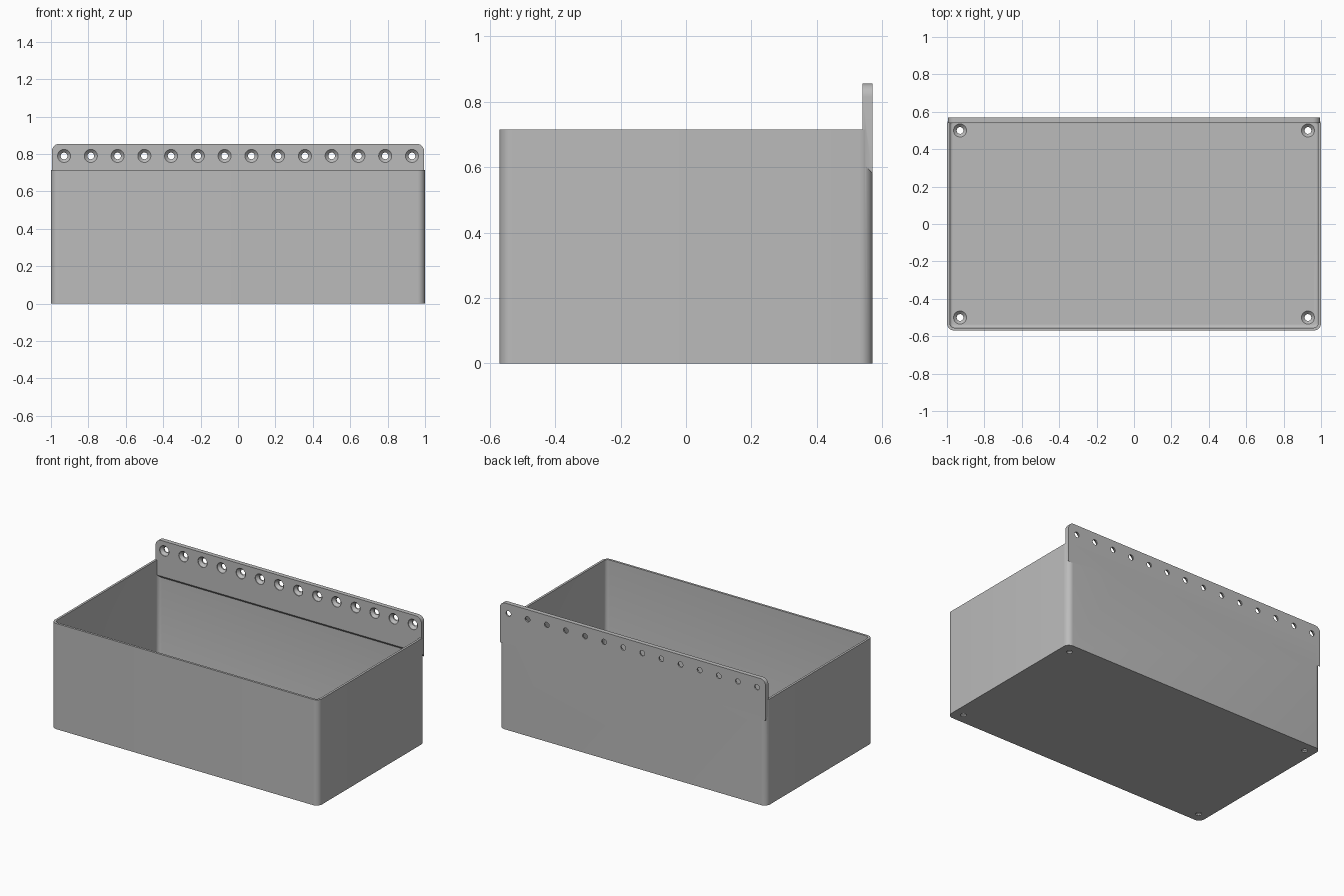
import bpy, bmesh, math
from mathutils import Matrix, Vector

W, D, H = 1.0, 0.57, 0.715      # half width, half depth, wall height
WALL, FLOOR, RADIUS = 0.015, 0.03, 0.04
PLATE_FRONT, PLATE_TOP = 0.54, 0.855

cube = bpy.data.objects.get("Cube")
if cube:
    bpy.data.objects.remove(cube)

grey = bpy.data.materials.new("matte grey")
grey.use_nodes = True
colour = (0.5, 0.5, 0.5, 1)
grey.diffuse_color = colour
grey.node_tree.nodes["Principled BSDF"].inputs["Base Color"].default_value = colour


def finish(bm, name):
    bmesh.ops.recalc_face_normals(bm, faces=bm.faces)
    mesh = bpy.data.meshes.new(name)
    bm.to_mesh(mesh)
    bm.free()
    mesh.materials.append(grey)
    obj = bpy.data.objects.new(name, mesh)
    bpy.context.collection.objects.link(obj)
    return obj


def box(low, high):
    bm = bmesh.new()
    low, high = Vector(low), Vector(high)
    bmesh.ops.create_cube(bm, size=1, matrix=Matrix.Translation((low + high) / 2)
                          @ Matrix.Diagonal((*(high - low), 1)))
    return bm


def round_edges(bm, rule, radius, segments=8):
    edges = [e for e in bm.edges if rule(*(v.co for v in e.verts))]
    bmesh.ops.bevel(bm, geom=edges, offset=radius, segments=segments,
                    profile=0.5, affect='EDGES')


def upright(a, b):
    return abs(a.z - b.z) > 0.1


def combine(target, other, operation):
    mod = target.modifiers.new(operation, 'BOOLEAN')
    mod.operation, mod.object, mod.solver = operation, other, 'EXACT'
    bpy.context.view_layer.objects.active = target
    bpy.ops.object.modifier_apply(modifier=mod.name)
    bpy.data.objects.remove(other)


def screw_hole(position, turn=None):
    """Countersunk cutter: wide mouth at the position, narrow shaft below it."""
    bm = bmesh.new()
    rings = []
    for z, r in ((0.01, 0.035), (-0.004, 0.035), (-0.021, 0.018), (-0.05, 0.018)):
        ring = bmesh.ops.create_circle(bm, segments=32, radius=r)["verts"]
        bmesh.ops.translate(bm, verts=ring, vec=(0, 0, z))
        rings.append(ring)
    for upper, lower in zip(rings, rings[1:]):
        for i in range(32):
            j = (i + 1) % 32
            bm.faces.new((upper[i], upper[j], lower[j], lower[i]))
    bm.faces.new(rings[0])
    bm.faces.new(rings[-1])
    bmesh.ops.transform(bm, verts=bm.verts,
                        matrix=Matrix.Translation(position) @ (turn or Matrix()))
    return finish(bm, "screw_cutter")


# Bin shell with rounded corners
shell = box((-W, -D, 0), (W, D, H))
round_edges(shell, upright, RADIUS)
tray = finish(shell, "wall_bin")

# Hollow with a small fillet around the floor
hollow = box((-W + WALL, -D + WALL, FLOOR), (W - WALL, D - WALL, H + 0.1))
round_edges(hollow, upright, RADIUS - WALL)
round_edges(hollow, lambda a, b: max(a.z, b.z) < FLOOR + 0.001, 0.015, 4)
combine(tray, finish(hollow, "hollow_cutter"), 'DIFFERENCE')

# Mounting plate: rounded top corners and a sloped lower edge
plate = box((-0.995, PLATE_FRONT, 0.58), (0.995, D, PLATE_TOP))
round_edges(plate, lambda a, b: abs(a.y - b.y) > 0.01 and a.z > H, RADIUS)
for v in plate.verts:
    if v.co.z < 0.59 and v.co.y < 0.55:
        v.co.z = 0.613
combine(tray, finish(plate, "mounting_plate"), 'UNION')

# Row of screw holes in the plate, and one in each floor corner
face_front = Matrix.Rotation(math.pi / 2, 4, 'X')
for i in range(14):
    x = -0.93 + i * 1.86 / 13
    combine(tray, screw_hole((x, PLATE_FRONT, 0.79), face_front), 'DIFFERENCE')
for x in (-0.93, 0.93):
    for y in (-0.5, 0.5):
        combine(tray, screw_hole((x, y, FLOOR)), 'DIFFERENCE')

# Smooth curves, crisp edges
bpy.ops.object.select_all(action='DESELECT')
tray.select_set(True)
bpy.context.view_layer.objects.active = tray
bpy.ops.object.shade_smooth_by_angle(angle=math.radians(30))
